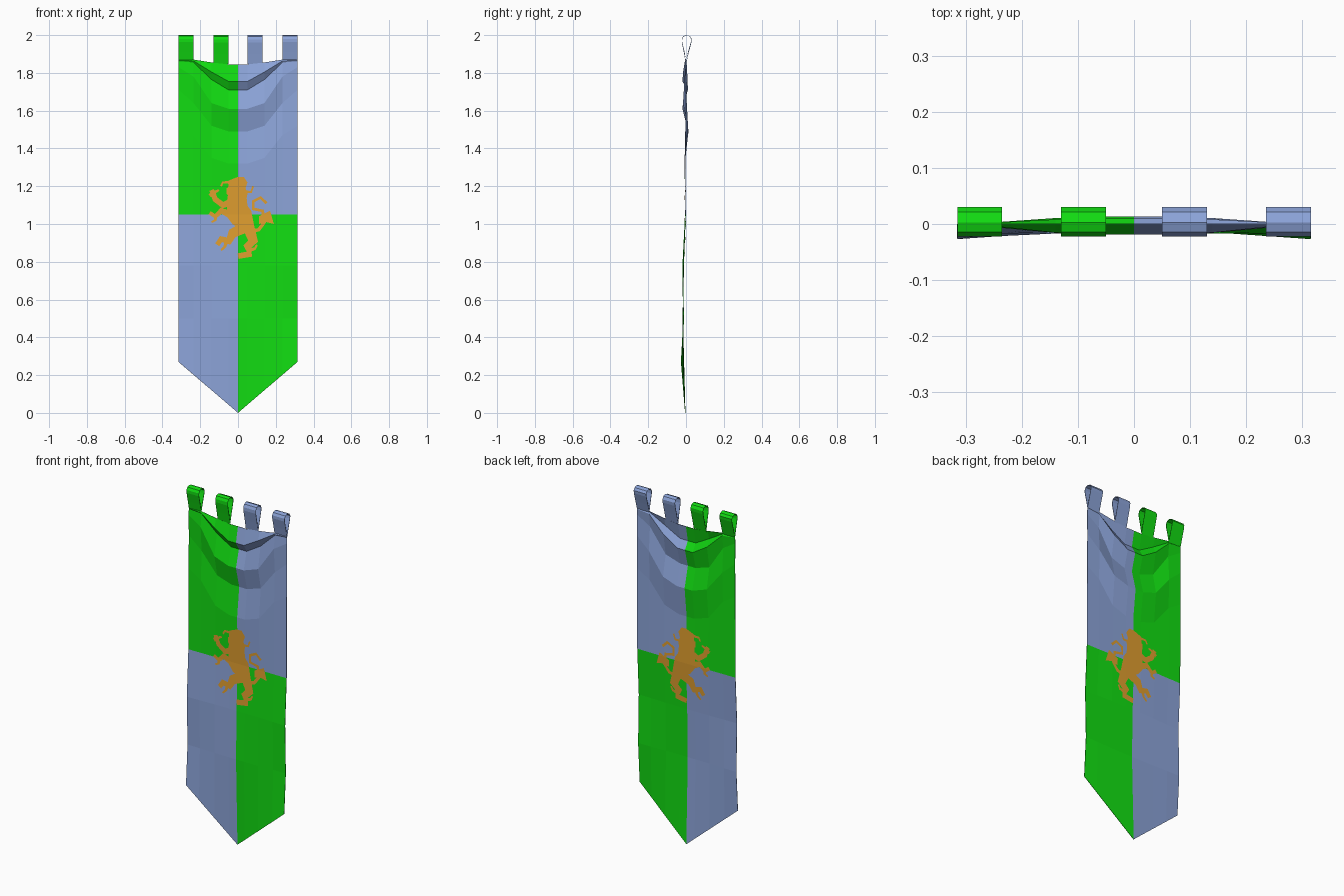
import bpy
import bmesh
from mathutils import Vector
from mathutils.bvhtree import BVHTree

cube = bpy.data.objects.get("Cube")
if cube:
    bpy.data.objects.remove(cube, do_unlink=True)


def make_material(name, color):
    mat = bpy.data.materials.new(name)
    mat.use_nodes = True
    mat.diffuse_color = (*color, 1)
    mat.node_tree.nodes["Principled BSDF"].inputs["Base Color"].default_value = (*color, 1)
    return mat


GREEN = make_material("bright green cloth", (0.006, 0.72, 0.006))
BLUE = make_material("pale blue cloth", (0.266, 0.376, 0.70))
GOLD = make_material("golden orange paint", (0.74, 0.34, 0.028))


def make_object(name, bm, materials, thickness=0):
    mesh = bpy.data.meshes.new(name)
    bm.to_mesh(mesh)
    obj = bpy.data.objects.new(name, mesh)
    bpy.context.collection.objects.link(obj)
    for mat in materials:
        mesh.materials.append(mat)
    if thickness:
        solid = obj.modifiers.new("cloth thickness", 'SOLIDIFY')
        solid.thickness = thickness
        solid.offset = 0
    return obj


# Draped cloth: each row sags in the middle and rises towards the corners
HALF = 0.315
MIDDLE = 1.05
THICK = 0.002
half_columns = [0, 0.05, 0.14, 0.235, HALF]
fold_fade = [1, 1, 0.8, 0.25, 0]
# centre height, rise at the three outer columns, depth at centre and at edge
rows = [
    (1.845, 0.01, 0.025, 0.025, 0, 0),
    (1.755, 0.05, 0.108, 0.112, -0.018, 0),
    (1.71, 0.055, 0.145, 0.152, 0.009, 0),
    (1.61, 0.03, 0.17, 0.22, -0.018, -0.002),
    (1.49, 0.03, 0.15, 0.22, 0.012, 0),
    (1.32, 0.03, 0.15, 0.20, -0.007, -0.002),
    (MIDDLE, 0, 0, 0, -0.002, -0.004),
    (0.78, 0, 0, 0, -0.012, -0.018),
    (0.50, 0, 0, 0, -0.017, -0.012),
    (0, 0.12, 0.2014, 0.27, -0.004, -0.026),
]
columns = [(-x, i) for i, x in enumerate(half_columns)][:0:-1]
columns += [(x, i) for i, x in enumerate(half_columns)]

bm = bmesh.new()
grid = []
for z, r2, r3, r4, y_mid, y_edge in rows:
    point_row = z == 0
    rise = [0, 0.27 * half_columns[1] / HALF if point_row else 0, r2, r3, r4]
    line = []
    for x, i in columns:
        y = y_edge + (y_mid - y_edge) * fold_fade[i]
        if point_row:
            y = y_mid + (y_edge - y_mid) * abs(x) / HALF
        line.append(bm.verts.new((x, y, z + rise[i])))
    grid.append(line)
for upper, lower in zip(grid, grid[1:]):
    for k in range(len(columns) - 1):
        face = bm.faces.new((lower[k], lower[k + 1], upper[k + 1], upper[k]))
        # Quartered colours
        left = face.calc_center_median().x > 0
        above = lower[0].co.z > MIDDLE - 0.01
        face.material_index = int(left == above)
surface = BVHTree.FromBMesh(bm)
make_object("banner_cloth", bm, [GREEN, BLUE], THICK)
bm.free()

# Hanging loops along the top edge
loop_profile = [(0, 0), (-0.009, 0.35), (-0.021, 0.74), (-0.021, 0.86), (-0.014, 0.96),
                (0.003, 1), (0.021, 0.96), (0.029, 0.86), (0.027, 0.74), (0.012, 0.35)]


def hanging_loop(name, x0, x1, base, mat):
    bm = bmesh.new()
    rings = [[bm.verts.new((x, y, base + t * (1.999 - base))) for y, t in loop_profile]
             for x in (x0, x1)]
    a, b = rings
    for k in range(len(a)):
        n = (k + 1) % len(a)
        bm.faces.new((a[k], a[n], b[n], b[k]))
    bmesh.ops.recalc_face_normals(bm, faces=bm.faces)
    make_object(name, bm, [mat], THICK)
    bm.free()


for place, x0, x1, base in (("outer", 0.235, HALF, 1.865), ("inner", 0.05, 0.13, 1.848)):
    hanging_loop("left_" + place + "_loop", x0, x1, base, BLUE)
    hanging_loop("right_" + place + "_loop", -x1, -x0, base, GREEN)

# Painted rampant lion: body outline and tail tuft, in hundredths about z = 1
outlines = [
    [(-6, 19), (-3, 20), (-5, 23), (-1, 22), (0, 25), (3, 25), (5, 22), (4, 19), (5, 16),
     (4, 11), (7, 7), (6, 3), (9, -3), (7, -8), (3, -4), (-3, 0), (-6, 4), (-5, 9),
     (-4, 14), (-6, 16)],
    [(11, 4), (17, 7), (17, 3), (19, 0), (15, 1), (11, 0)],
]
# Limbs, tail and mane tufts: start width, end width, path
strokes = [
    (4, 2.5, [(-3, 12), (-8, 10), (-12, 13), (-14, 18)]),
    (2, 1, [(-15, 15), (-12, 17), (-10, 18)]),
    (4, 2, [(-4, 5), (-9, 7), (-12, 4), (-15, 6)]),
    (2, 1, [(-12, 5), (-12, 2), (-14, 1)]),
    (6, 2.5, [(3, -2), (-3, -5), (-5, -9), (-9, -8), (-11, -11)]),
    (2, 1, [(-6, -9), (-7, -12), (-9, -14)]),
    (6, 3, [(6, -3), (8, -9), (5, -12), (6, -16), (0, -17)]),
    (2, 1, [(6, -14), (9, -13), (10, -11)]),
    (2, 1.5, [(7, -4), (11, -3), (14, 1), (13, 7), (8, 8), (8, 12), (12, 14), (15, 11)]),
    (1.5, 1, [(3, 17), (7, 17), (8, 20)]),
    (1.5, 1, [(-4, 22), (-8, 22), (-9, 20)]),
]


def stroke_quads(w0, w1, path):
    pts = [Vector(p) for p in path]
    last = len(pts) - 1
    sides = []
    for i, p in enumerate(pts):
        d = (pts[min(i + 1, last)] - pts[max(i - 1, 0)]).normalized()
        n = Vector((-d.y, d.x)) * (w0 + (w1 - w0) * i / last) / 2
        sides.append((p + n, p - n))
    return [(a[0], a[1], b[1], b[0]) for a, b in zip(sides, sides[1:])]


def painted_lion(name, offset):
    bm = bmesh.new()
    shapes = outlines + [q for s in strokes for q in stroke_quads(*s)]
    for shape in shapes:
        bm.faces.new([bm.verts.new((p[0] / 100, 0, 1 + p[1] / 100)) for p in shape])
    bmesh.ops.triangulate(bm, faces=bm.faces[:])
    # Cut along the cloth creases so the paint follows its folds
    cuts = [((x, 0, 0), (1, 0, 0)) for x, i in columns] + [((0, 0, MIDDLE), (0, 0, 1))]
    for co, no in cuts:
        bmesh.ops.bisect_plane(bm, geom=bm.verts[:] + bm.edges[:] + bm.faces[:],
                               plane_co=co, plane_no=no)
    bm.normal_update()
    for f in bm.faces:
        if f.normal.y * offset < 0:
            f.normal_flip()
    for v in bm.verts:
        hit = surface.ray_cast(Vector((v.co.x, -1, v.co.z)), Vector((0, 1, 0)))[0]
        v.co.y = (hit.y if hit else 0) + offset
    make_object(name, bm, [GOLD])
    bm.free()


painted_lion("front_lion_emblem", -0.003)
painted_lion("back_lion_emblem", 0.003)
